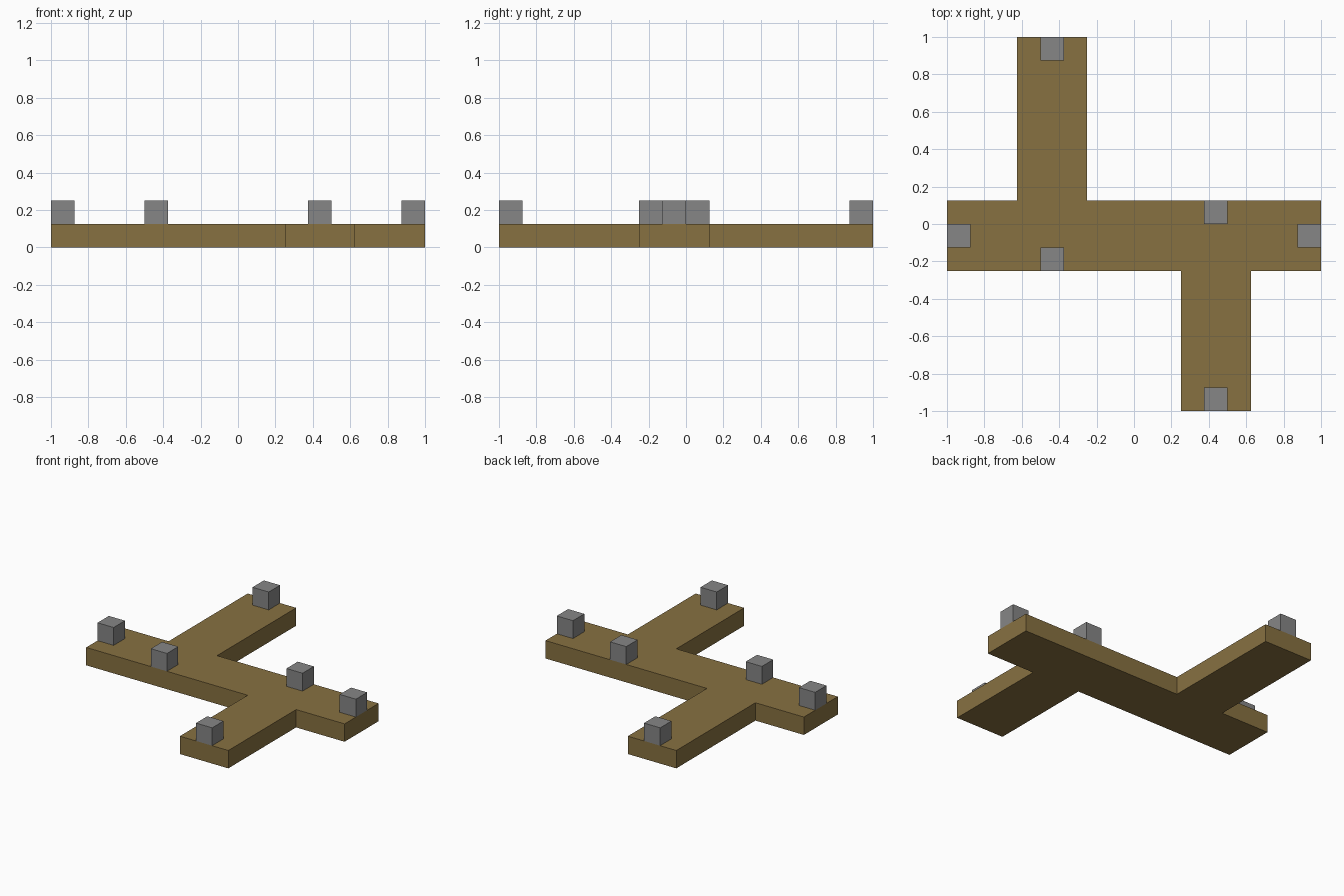
import bpy
import bmesh

cube = bpy.data.objects.get("Cube")
if cube:
    bpy.data.objects.remove(cube, do_unlink=True)

U = 0.125  # module: slab thickness and block size


def make_material(name, rgb):
    mat = bpy.data.materials.new(name)
    mat.use_nodes = True
    mat.diffuse_color = (*rgb, 1)
    mat.node_tree.nodes["Principled BSDF"].inputs["Base Color"].default_value = (*rgb, 1)
    return mat


def extrude_outline(name, outline, bottom, height, mat):
    """Prism from an outline given in modules, counter-clockwise from above."""
    bm = bmesh.new()
    face = bm.faces.new([bm.verts.new((x * U, y * U, bottom)) for x, y in outline])
    ext = bmesh.ops.extrude_face_region(bm, geom=[face])
    top = [v for v in ext["geom"] if isinstance(v, bmesh.types.BMVert)]
    bmesh.ops.translate(bm, verts=top, vec=(0, 0, height))
    bmesh.ops.recalc_face_normals(bm, faces=bm.faces)
    mesh = bpy.data.meshes.new(name)
    bm.to_mesh(mesh)
    bm.free()
    mesh.materials.append(mat)
    obj = bpy.data.objects.new(name, mesh)
    bpy.context.collection.objects.link(obj)
    return obj


brown = make_material("earth brown", (0.245, 0.165, 0.053))
grey = make_material("stone grey", (0.24, 0.24, 0.24))

# Path slab: a long bar with one arm to the back and one to the front
extrude_outline("path_slab", [
    (-8, -2), (2, -2), (2, -8), (5, -8), (5, -2), (8, -2),
    (8, 1), (-2, 1), (-2, 8), (-5, 8), (-5, 1), (-8, 1)], 0, U, brown)

# Marker blocks on the arm ends and beside the junctions
blocks = {
    "right_end_block": (-8, -1), "left_end_block": (7, -1),
    "back_end_block": (-4, 7), "front_end_block": (3, -8),
    "right_junction_block": (-4, -2), "left_junction_block": (3, 0),
}
for name, (x, y) in blocks.items():
    square = [(x, y), (x + 1, y), (x + 1, y + 1), (x, y + 1)]
    extrude_outline(name, square, U, U, grey)
